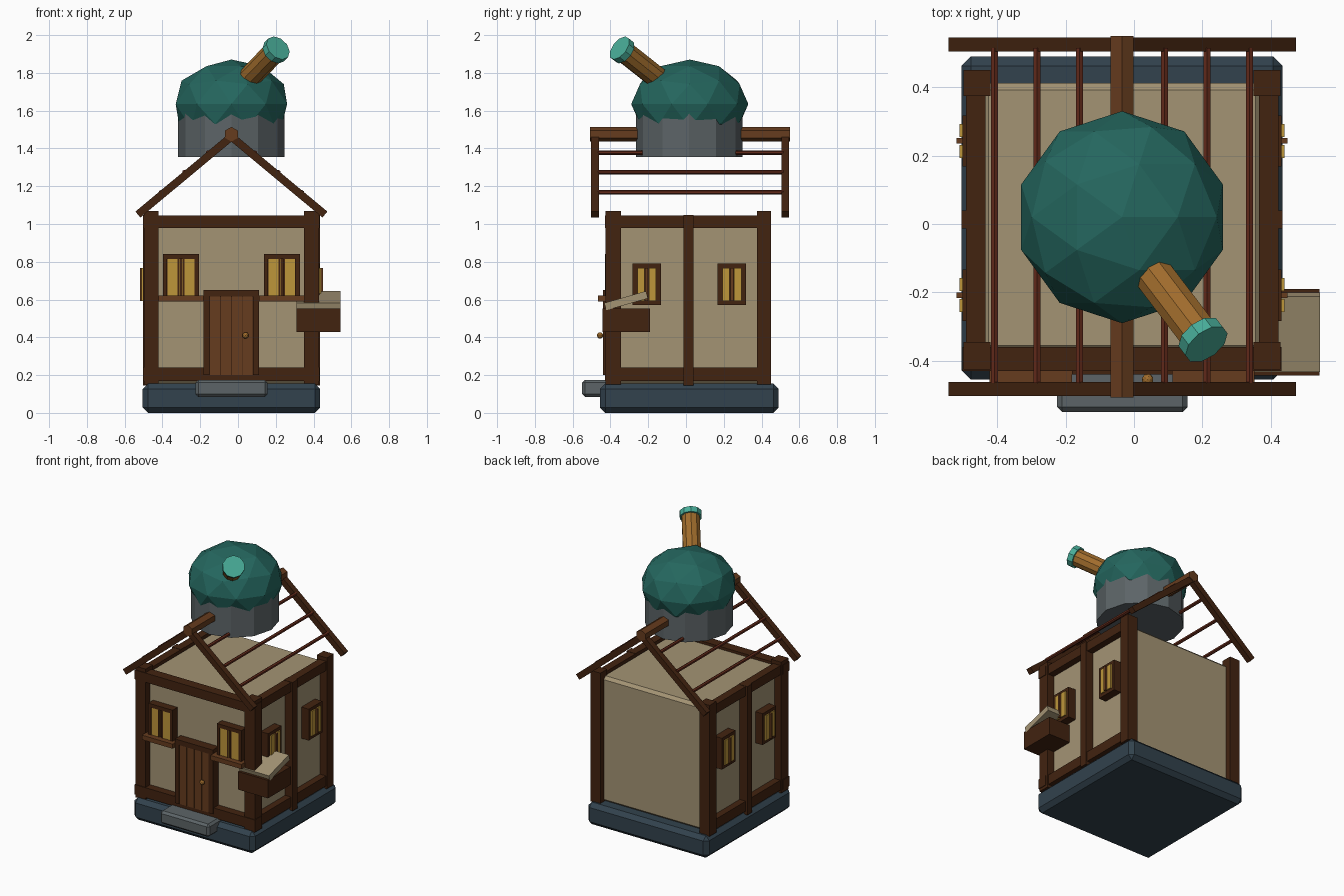
import bpy, bmesh, math
from mathutils import Vector, Matrix

if "Cube" in bpy.data.objects:
    bpy.data.objects.remove(bpy.data.objects["Cube"])

CX, CY = -0.035, 0.017  # house centre


def srgb(name, r, g, b):
    m = bpy.data.materials.new(name)
    lin = [((c / 255 + 0.055) / 1.055) ** 2.4 for c in (r, g, b)]
    m.diffuse_color = (*lin, 1)
    m.use_nodes = True
    m.node_tree.nodes["Principled BSDF"].inputs["Base Color"].default_value = m.diffuse_color
    return m


DARK = srgb("dark timber", 66, 35, 16)
MID = srgb("brown wood", 102, 60, 30)
RED = srgb("red brown wood", 98, 42, 26)
CREAM = srgb("cream plaster", 164, 148, 116)
SLATE = srgb("slate stone", 50, 66, 77)
GREY = srgb("grey stone", 92, 100, 103)
TEAL = srgb("dark teal", 36, 102, 94)
MINT = srgb("light teal", 72, 172, 152)
BRASS = srgb("brass wood", 160, 108, 44)
YELLOW = srgb("window yellow", 190, 150, 58)


def finish(name, bm, mat, bevel=0):
    bmesh.ops.recalc_face_normals(bm, faces=bm.faces)
    me = bpy.data.meshes.new(name)
    bm.to_mesh(me)
    bm.free()
    me.materials.append(mat)
    ob = bpy.data.objects.new(name, me)
    bpy.context.collection.objects.link(ob)
    if bevel:
        mod = ob.modifiers.new("bevel", 'BEVEL')
        mod.width, mod.segments = bevel, 1
    return ob


def box(name, x, y, z, mat, bevel=0):
    """Box from (min, max) pairs."""
    bm = bmesh.new()
    size = [abs(b - a) for a, b in (x, y, z)]
    mid = [(a + b) / 2 for a, b in (x, y, z)]
    bmesh.ops.create_cube(bm, size=1, matrix=Matrix.Translation(mid) @ Matrix.Diagonal((*size, 1)))
    return finish(name, bm, mat, bevel)


def rod(name, p, q, r, n, mat, twist=0):
    """Prism with n sides from p to q."""
    p, q = Vector(p), Vector(q)
    d = q - p
    bm = bmesh.new()
    rot = d.to_track_quat('Z', 'Y').to_matrix().to_4x4()
    bmesh.ops.create_cone(bm, cap_ends=True, segments=n, radius1=r, radius2=r, depth=d.length,
                          matrix=Matrix.Translation((p + q) / 2) @ rot @ Matrix.Rotation(twist, 4, 'Z'))
    return finish(name, bm, mat)


# Stone base, step and plaster walls
box("base", (CX - 0.47, CX + 0.47), (-0.455, 0.49), (0, 0.155), SLATE, 0.028)
box("step", (-0.225, 0.157), (-0.55, -0.36), (0.085, 0.175), GREY, 0.015)
box("walls", (CX - 0.41, CX + 0.41), (-0.375, 0.412), (0.15, 1.03), CREAM, 0.02)

# Timber frame
for s in (-1, 1):
    side = "left" if s < 0 else "right"

    def sx(a, b):
        return (CX + s * a, CX + s * b)

    box(side + "_front_post", sx(0.385, 0.463), (-0.425, -0.345), (0.15, 1.07), DARK)
    box(side + "_back_post", sx(0.385, 0.463), (0.375, 0.45), (0.15, 1.07), DARK)
    box(side + "_middle_post", sx(0.40, 0.469), (-0.013, 0.04), (0.145, 1.047), DARK)
    box(side + "_top_beam", sx(0.40, 0.457), (-0.425, 0.445), (0.98, 1.045), DARK)
    box(side + "_bottom_beam", sx(0.40, 0.457), (-0.425, 0.445), (0.17, 0.24), DARK)

    # Side windows
    for i, y in enumerate((-0.208, 0.243)):
        n = f"{side}_window_{i + 1}"
        for k in (-1, 1):
            box(n + "_jamb", sx(0.40, 0.467), (y + k * 0.075, y + k * 0.054), (0.57, 0.79), DARK)
            box(n + "_pane", sx(0.40, 0.475), (y + k * 0.05, y + k * 0.012), (0.593, 0.768), YELLOW)
        box(n + "_lintel", sx(0.40, 0.467), (y - 0.075, y + 0.075), (0.768, 0.79), DARK)
        box(n + "_bottom", sx(0.40, 0.467), (y - 0.075, y + 0.075), (0.57, 0.593), DARK)
        box(n + "_backing", sx(0.40, 0.462), (y - 0.06, y + 0.06), (0.58, 0.78), DARK)
        box(n + "_mullion", sx(0.40, 0.484), (y - 0.008, y + 0.008), (0.593, 0.768), MID)

    # Front windows with sill
    x = CX + s * 0.267
    n = side + "_front_window"
    box(n + "_backing", (x - 0.08, x + 0.08), (-0.42, -0.36), (0.615, 0.83), DARK)
    for k in (-1, 1):
        box(n + "_jamb", (x + k * 0.095, x + k * 0.073), (-0.43, -0.36), (0.61, 0.84), DARK)
        box(n + "_pane", (x + k * 0.071, x + k * 0.008), (-0.427, -0.36), (0.615, 0.814), YELLOW)
        box(n + "_bar", (x + k * 0.018, x + k * 0.01), (-0.429, -0.36), (0.615, 0.814), DARK)
    box(n + "_lintel", (x - 0.095, x + 0.095), (-0.43, -0.36), (0.814, 0.84), DARK)
    box(n + "_sill", (x - 0.12, x + 0.12), (-0.465, -0.36), (0.59, 0.622), MID)

    # Gable rafters and roof battens
    for end, y in (("front", -0.482), ("back", 0.525)):
        rod(f"{end}_{side}_rafter", (CX + s * 0.495, y, 1.05), (CX, y, 1.462), 0.029, 4, DARK, math.pi / 4)
    for i, (dx, z) in enumerate(((0.124, 1.378), (0.249, 1.275), (0.373, 1.168))):
        rod(f"{side}_batten_{i + 1}", (CX + s * dx, -0.465, z), (CX + s * dx, 0.515, z), 0.012, 6, RED)

box("front_top_beam", (CX - 0.467, CX + 0.467), (-0.43, -0.36), (0.98, 1.045), DARK)
box("front_bottom_beam", (CX - 0.467, CX + 0.467), (-0.43, -0.36), (0.17, 0.24), DARK)
rod("ridge_beam", (CX, -0.508, 1.475), (CX, 0.55, 1.475), 0.039, 6, MID)

# Door with planks and knob
for k in (-1, 1):
    box("door_jamb", (CX + k * 0.147, CX + k * 0.115), (-0.44, -0.36), (0.2, 0.65), DARK)
box("door_lintel", (CX - 0.147, CX + 0.147), (-0.44, -0.36), (0.615, 0.65), DARK)
box("door_backing", (CX - 0.115, CX + 0.115), (-0.431, -0.36), (0.2, 0.62), DARK)
for i in range(4):
    x = CX - 0.115 + i * 0.0575
    box(f"door_plank_{i + 1}", (x + 0.002, x + 0.0555), (-0.436, -0.36), (0.2, 0.615), MID)
bm = bmesh.new()
bmesh.ops.create_icosphere(bm, subdivisions=2, radius=0.017, matrix=Matrix.Translation((0.04, -0.455, 0.41)))
finish("door_knob", bm, BRASS)

# Side crate with a tilted lid
box("crate", (0.31, 0.543), (-0.443, -0.19), (0.427, 0.553), DARK)
lid = box("crate_lid", (-0.1165, 0.1165), (-0.115, 0.115), (-0.02, 0.02), CREAM)
lid.location = (0.427, -0.317, 0.594)
lid.rotation_euler = (math.radians(16), 0, 0)

# Observatory drum and faceted dome
rod("drum", (CX, CY, 1.355), (CX, CY, 1.62), 0.282, 12, GREY)
bm = bmesh.new()
bmesh.ops.create_icosphere(bm, subdivisions=2, radius=0.31,
                           matrix=Matrix.Translation((CX, CY + 0.003, 1.635)) @ Matrix.Diagonal((1, 1, 0.76, 1)))
finish("dome", bm, TEAL)

# Telescope
tip = Vector((0.212, -0.352, 1.932))
aim = Vector((0.51, -0.67, 0.53)).normalized()
rod("telescope_tube", tip - aim * 0.42, tip - aim * 0.02, 0.06, 10, BRASS)
rod("telescope_cap", tip - aim * 0.04, tip, 0.072, 10, MINT)
